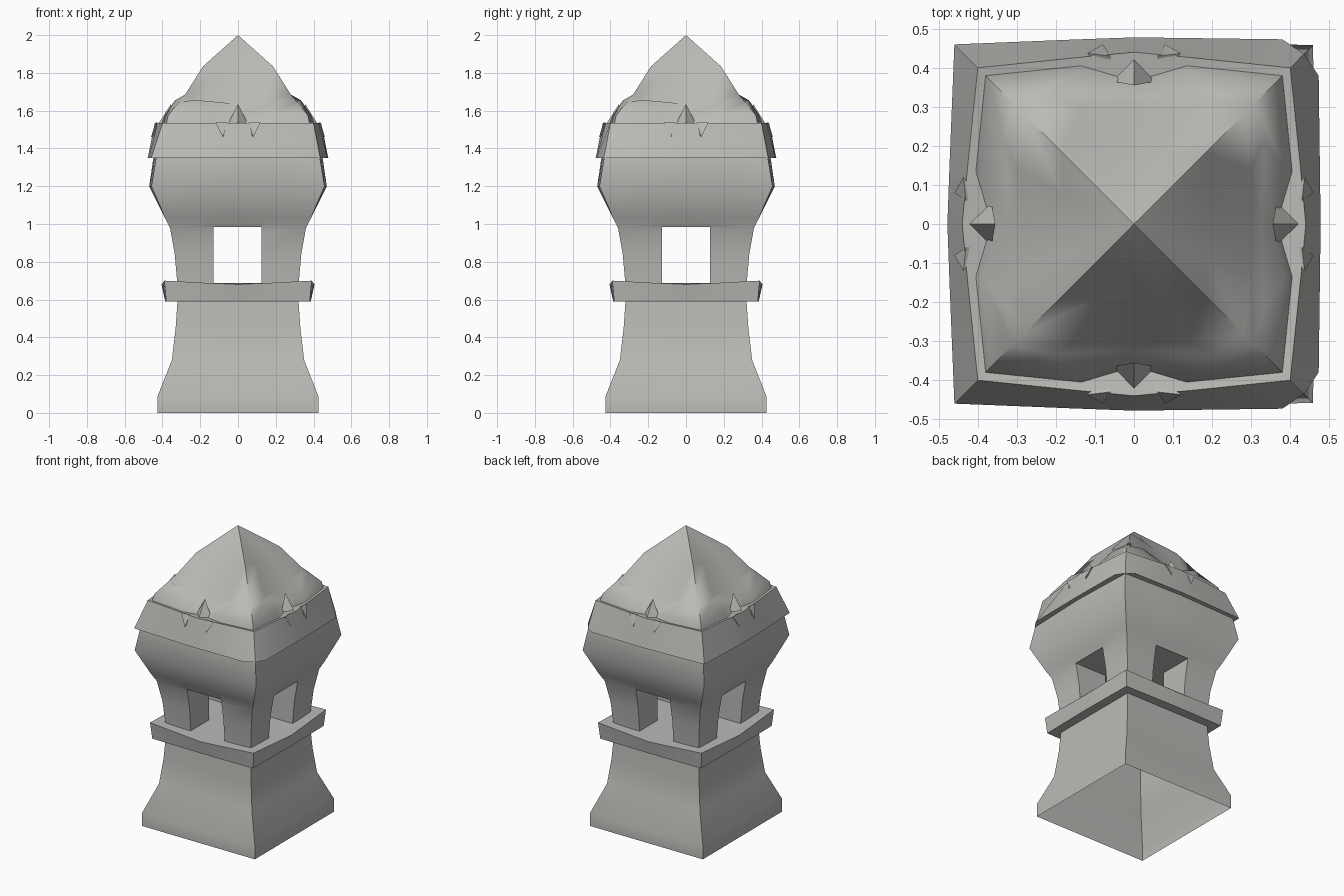
import bpy, bmesh, math
from mathutils import Matrix, Vector

if "Cube" in bpy.data.objects:
    bpy.data.objects.remove(bpy.data.objects["Cube"])

stone = bpy.data.materials.new("stone")
stone.diffuse_color = (0.50, 0.49, 0.47, 1)
stone.use_nodes = True
stone.node_tree.nodes["Principled BSDF"].inputs["Base Color"].default_value = stone.diffuse_color


def smooth(ob, angle):
    bpy.ops.object.select_all(action='DESELECT')
    ob.select_set(True)
    bpy.context.view_layer.objects.active = ob
    bpy.ops.object.shade_smooth_by_angle(angle=math.radians(angle))


def finish(bm, name, angle=50):
    bmesh.ops.recalc_face_normals(bm, faces=bm.faces)
    mesh = bpy.data.meshes.new(name)
    bm.to_mesh(mesh)
    bm.free()
    mesh.materials.append(stone)
    ob = bpy.data.objects.new(name, mesh)
    bpy.context.collection.objects.link(ob)
    smooth(ob, angle)
    return ob


def loft(rings, bottom=True, top=True, apex=None):
    """Each ring is one side's corner, shoulder and middle points as
    (along, out, z), repeated on four sides."""
    bm = bmesh.new()
    loops = []
    for c, s, m in rings:
        loop = []
        for k in range(4):
            rot = Matrix.Rotation(k * math.pi / 2, 3, 'Z')
            for a, o, z in ((-c[0], c[1], c[2]), (-s[0], s[1], s[2]), m, s):
                loop.append(bm.verts.new(rot @ Vector((a, -o, z))))
        loops.append(loop)
    for lo, hi in zip(loops, loops[1:]):
        for i in range(16):
            j = (i + 1) % 16
            bm.faces.new((lo[i], lo[j], hi[j], hi[i]))
    if bottom:
        bm.faces.new(loops[0][::-1])
    if apex:
        tip = bm.verts.new((0, 0, apex))
        for i in range(16):
            bm.faces.new((loops[-1][i], loops[-1][(i + 1) % 16], tip))
    elif top:
        bm.faces.new(loops[-1])
    return bm


def ring(z, c, m=None, sag=0):
    m = c if m is None else m
    s = m * 0.67 + c * 0.33
    return ((c, c, z), (c * 0.35, s, z - sag * 0.67), (0, m, z - sag))


# Flared base, open underneath
finish(loft([ring(0, .425), ring(.09, .425), ring(.28, .35),
             ring(.45, .33), ring(.6, .32)], bottom=False, top=False), "base")

# Projecting ledge
finish(loft([ring(.59, .38, .385), ring(.70, .39, .405, .02)]), "ledge")

# Bulging upper body; crossed tunnels leave four corner pillars
body = finish(loft([ring(.67, .32), ring(.84, .335), ring(.98, .36),
                    ring(1.03, .385), ring(1.2, .458, .47),
                    ring(1.37, .43, .445)]), "upper_body")
for name, sx, sy in (("opening_x", 2, .255), ("opening_y", .255, 2)):
    bpy.ops.mesh.primitive_cube_add(size=1, location=(-.003, 0, .785))
    cutter = bpy.context.object
    cutter.name = name
    cutter.scale = (sx, sy, .40)
    cutter.data.materials.append(stone)
    mod = body.modifiers.new(name, 'BOOLEAN')
    mod.operation = 'DIFFERENCE'
    mod.solver = 'EXACT'
    mod.object = cutter
    bpy.context.view_layer.objects.active = body
    bpy.ops.object.modifier_apply(modifier=name)
    bpy.data.objects.remove(cutter)
smooth(body, 50)

# Cornice and peaked roof, scooped in the middle of each side
bm = loft([
    ring(1.35, .46, .478),
    ring(1.535, .40, .44),
    ((.38, .38, 1.53), (.135, .405, 1.53), (0, .365, 1.525)),
    ((.37, .37, 1.575), (.14, .388, 1.575), (0, .355, 1.53)),
    ((.31, .31, 1.65), (.21, .333, 1.655), (0, .325, 1.575)),
    ((.28, .28, 1.685), (.14, .30, 1.645), (0, .30, 1.635)),
    ((.185, .185, 1.835), (.08, .185, 1.82), (0, .185, 1.80)),
], apex=2.0)
# Cut back the lower cornice corners on the right
for v in bm.verts:
    x, y, z = v.co
    if z < 1.36 and x > .1:
        sy = math.copysign(1, y)
        if x > .4 and abs(y) > .4:
            v.co = (.435, .435 * sy, z)
        elif x < .3:
            v.co = (.38, .473 * sy, z)
        elif abs(y) > .1:
            v.co = (.473, .38 * sy, z)
finish(bm, "roof", 42)

# Pointed tooth and two small barbs on each side
bm = bmesh.new()


def tetra(points, rot):
    v = [bm.verts.new(rot @ Vector((x, -y, z))) for x, y, z in points]
    for f in ((0, 1, 2), (0, 1, 3), (1, 2, 3), (0, 2, 3)):
        bm.faces.new([v[i] for i in f])


for k in range(4):
    rot = Matrix.Rotation(k * math.pi / 2, 3, 'Z')
    tetra([(-.055, .365, 1.525), (.055, .365, 1.525),
           (0, .425, 1.525), (0, .355, 1.635)], rot)
    for s in (-1, 1):
        tetra([(s * .12, .437, 1.538), (s * .05, .37, 1.50),
               (s * .06, .43, 1.538), (s * .08, .46, 1.46)], rot)
finish(bm, "roof_teeth", 20)
